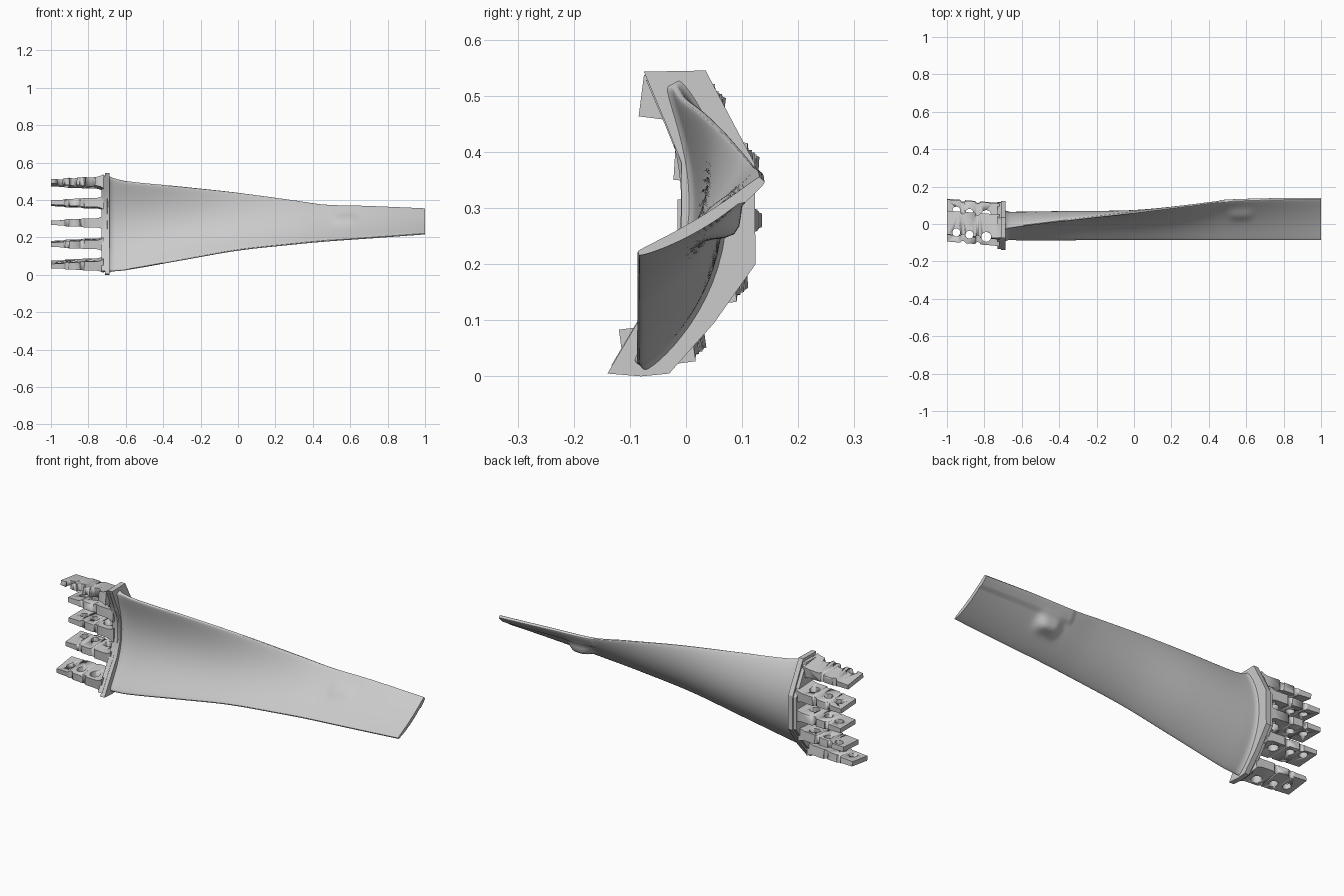
import bpy, bmesh, math
from mathutils import Vector, Matrix

cube = bpy.data.objects.get("Cube")
if cube:
    bpy.data.objects.remove(cube)

metal = bpy.data.materials.new("light_grey_metal")
metal.use_nodes = True
GREY = (0.6, 0.6, 0.6, 1)
metal.diffuse_color = GREY
metal.node_tree.nodes["Principled BSDF"].inputs["Base Color"].default_value = GREY


def make_object(name, bm, angle=35):
    bmesh.ops.recalc_face_normals(bm, faces=bm.faces)
    mesh = bpy.data.meshes.new(name)
    bm.to_mesh(mesh)
    bm.free()
    mesh.materials.append(metal)
    obj = bpy.data.objects.new(name, mesh)
    bpy.context.collection.objects.link(obj)
    bpy.ops.object.select_all(action='DESELECT')
    obj.select_set(True)
    bpy.context.view_layer.objects.active = obj
    bpy.ops.object.shade_smooth_by_angle(angle=math.radians(angle))
    return obj


def prism(bm, points, offset):
    face = bm.faces.new([bm.verts.new(p) for p in points])
    res = bmesh.ops.extrude_face_region(bm, geom=[face])
    moved = [g for g in res["geom"] if isinstance(g, bmesh.types.BMVert)]
    bmesh.ops.translate(bm, verts=moved, vec=offset)


# Stations: x, low edge y z, high edge y z, camber, thickness
STATIONS = [
    (-0.70, -0.082, 0.018, -0.025, 0.525, 0.090, 0.048),
    (-0.60, -0.085, 0.027, -0.010, 0.500, 0.088, 0.040),
    (-0.30, -0.085, 0.080, 0.027, 0.470, 0.072, 0.034),
    (0.00, -0.085, 0.132, 0.062, 0.438, 0.048, 0.028),
    (0.30, -0.085, 0.165, 0.100, 0.397, 0.030, 0.023),
    (0.46, -0.085, 0.180, 0.120, 0.374, 0.022, 0.020),
    (0.70, -0.085, 0.197, 0.130, 0.366, 0.016, 0.017),
    (1.00, -0.085, 0.219, 0.134, 0.353, 0.012, 0.014),
]


def station(x):
    i = max(k for k in range(len(STATIONS) - 1) if STATIONS[k][0] <= x + 1e-6)
    rows = [STATIONS[min(max(i + d, 0), len(STATIONS) - 1)] for d in (-1, 0, 1, 2)]
    r0, a, b, r3 = rows
    h = b[0] - a[0]
    t = (x - a[0]) / h
    out = []
    for k in range(1, 7):
        ma = (b[k] - r0[k]) / (b[0] - r0[0]) * h
        mb = (r3[k] - a[k]) / (r3[0] - a[0]) * h
        out.append((2*t**3 - 3*t*t + 1) * a[k] + (t**3 - 2*t*t + t) * ma
                   + (3*t*t - 2*t**3) * b[k] + (t**3 - t*t) * mb)
    return out


def section(x, n=28):
    """Closed cambered section, with the damper boss and edge sheath."""
    y0, z0, y1, z1, camber, thick = station(x)
    low, high = Vector((y0, z0)), Vector((y1, z1))
    chord = high - low
    normal = Vector((chord.y, -chord.x)).normalized()
    fillet = 0.02 * max(0, 1 - (x + 0.70) / 0.035) ** 2
    front, back = [], []
    for i in range(n + 1):
        u = 0.5 - 0.5 * math.cos(math.pi * i / n)
        mid = low + chord * u + normal * camber * 4 * u * (1 - u)
        tangent = chord - normal * -camber * 4 * (1 - 2 * u)
        side = Vector((tangent.y, -tangent.x)).normalized()
        half = 0.003 + thick * 0.5 * math.sqrt(4 * u * (1 - u)) + fillet
        boss = math.exp(-((x - 0.57) / 0.06) ** 4 - ((u - 0.62) / 0.13) ** 2)
        sheath = 0.006 if x > 0.46 and u > 0.8 else 0
        front.append(mid - side * (half + 0.008 * boss))
        back.append(mid + side * (half + 0.032 * boss + sheath))
    return [(x, p.x, p.y) for p in front + back[::-1]]


# Twisted blade
bm = bmesh.new()
COUNT = 130
rings = [[bm.verts.new(p) for p in section(-0.70 + 1.7 * i / COUNT)]
         for i in range(COUNT + 1)]
for a, b in zip(rings, rings[1:]):
    for j in range(len(a)):
        k = (j + 1) % len(a)
        bm.faces.new((a[j], a[k], b[k], b[j]))
bm.faces.new(rings[0])
bm.faces.new(rings[-1])
make_object("blade", bm, 40)

# Curved root platform
FRONT_EDGE = [(-0.14, 0.005), (-0.09, 0.09), (-0.035, 0.18), (-0.008, 0.26),
              (-0.008, 0.38), (-0.04, 0.46), (-0.075, 0.543)]
BACK_EDGE = [(0.035, 0.545), (0.085, 0.45), (0.122, 0.38), (0.124, 0.2),
             (0.05, 0.095), (-0.03, 0.005), (-0.08, 0.0)]
bm = bmesh.new()
prism(bm, [(-0.712, y, z) for y, z in FRONT_EDGE + BACK_EDGE], (0.026, 0, 0))
make_object("platform", bm, 25)

# Slightly smaller backing behind the platform
bm = bmesh.new()
prism(bm, [(-0.73, y * 0.95, 0.015 + z * 0.945) for y, z in FRONT_EDGE + BACK_EDGE],
      (0.025, 0, 0))
make_object("platform_backing", bm, 25)

# Stepped root fingers: z centre, y centre, y of the hole row
FINGERS = [(0.055, -0.04, -0.057), (0.165, 0.035, 0.06), (0.278, 0.06, 0.06),
           (0.383, 0.055, 0.06), (0.492, -0.005, -0.057)]
STEPS = [(-1.0, 0.012), (-0.935, 0.014), (-0.92, 0.019), (-0.845, 0.020),
         (-0.825, 0.024), (-0.755, 0.024), (-0.735, 0.029), (-0.72, 0.037)]
HOLES = [(-0.95, 0.012, 0.021), (-0.88, 0.0, 0.021), (-0.79, -0.012, 0.026)]


def add_post(bm, x, y, z, r):
    bmesh.ops.create_cone(bm, cap_ends=True, segments=20, radius1=r, radius2=r,
                          depth=0.2, matrix=Matrix.Translation((x, y, z)))


for n, (z, y, row) in enumerate(FINGERS):
    bm = bmesh.new()
    outline = [(x, y - 0.064, z + h) for x, h in STEPS]
    outline += [(x, y - 0.064, z - h) for x, h in STEPS[::-1]]
    prism(bm, outline, (0, 0.128, 0))
    # Lean each finger with the curve and skew it slightly along its length
    lean = Matrix.Rotation(-(z - 0.28) * 0.6, 4, 'X')
    pivot = Vector((0, y, z))
    bmesh.ops.rotate(bm, verts=bm.verts, cent=pivot, matrix=lean)
    for v in bm.verts:
        v.co.y -= 0.08 * (v.co.x + 0.86)
    finger = make_object("root_finger_%d" % (n + 1), bm)

    # Pin holes and scalloped sides
    bm = bmesh.new()
    for x, dy, r in HOLES:
        add_post(bm, x, row + dy, z, r)
    for x in (-0.915, -0.835):
        for s in (-1, 1):
            add_post(bm, x, y + s * 0.069 - 0.08 * (x + 0.86), z, 0.014)
    cutter = make_object("finger_cutter", bm)
    cutter.hide_render = True
    mod = finger.modifiers.new("holes", 'BOOLEAN')
    mod.operation = 'DIFFERENCE'
    mod.solver = 'EXACT'
    mod.object = cutter
    bpy.context.view_layer.objects.active = finger
    bpy.ops.object.modifier_apply(modifier=mod.name)
    bpy.data.objects.remove(cutter)
